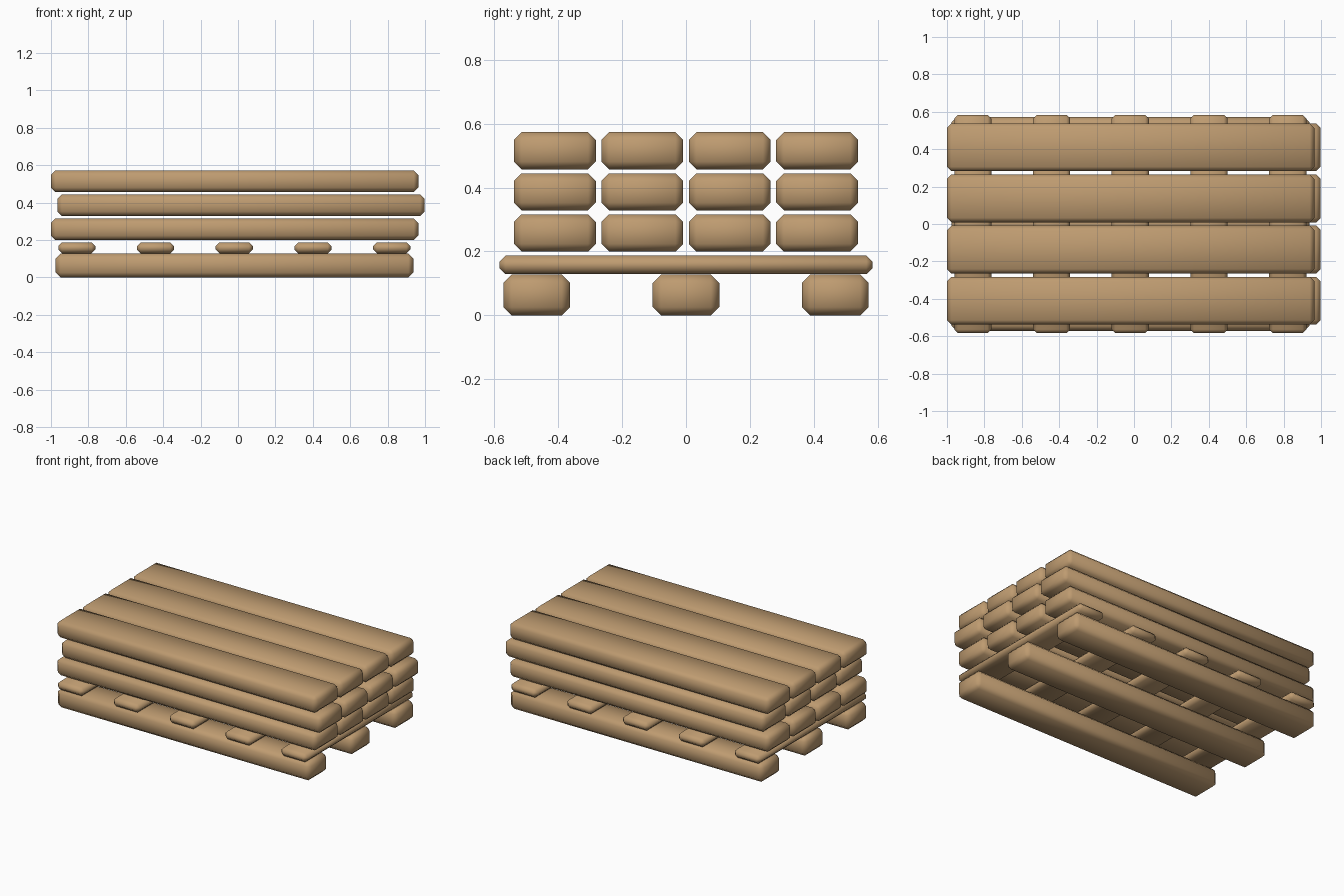
import bpy, math

if "Cube" in bpy.data.objects:
    bpy.data.objects.remove(bpy.data.objects["Cube"])

wood = bpy.data.materials.new("tan wood")
wood.diffuse_color = (0.515, 0.328, 0.163, 1)
wood.use_nodes = True
wood.node_tree.nodes["Principled BSDF"].inputs["Base Color"].default_value = wood.diffuse_color


def plank(name, x, y, z, bevel):
    """Chamfered plank; x, y, z are (min, max) ranges."""
    centre = [(a + b) / 2 for a, b in (x, y, z)]
    bpy.ops.mesh.primitive_cube_add(size=1, location=centre)
    ob = bpy.context.object
    ob.name = name
    ob.scale = [b - a for a, b in (x, y, z)]
    bpy.ops.object.transform_apply(location=False, rotation=False, scale=True)
    mod = ob.modifiers.new("chamfer", 'BEVEL')
    mod.width = bevel
    mod.segments = 1
    mod.limit_method = 'NONE'
    bpy.ops.object.modifier_apply(modifier=mod.name)
    bpy.ops.object.shade_smooth_by_angle(angle=math.radians(60))
    ob.data.materials.append(wood)


# three long bearers on the ground
for i, y in enumerate((-0.467, 0, 0.467)):
    plank(f"bearer_{i}", (-0.975, 0.937), (y - 0.104, y + 0.104), (0, 0.128), 0.026)

# five thin cross slats
for i in range(5):
    x = -0.862 + i * 0.421
    plank(f"cross_slat_{i}", (x - 0.099, x + 0.099), (-0.584, 0.584), (0.129, 0.188), 0.02)

# three stacked layers of four boards, the middle layer shifted sideways
for layer, x0 in enumerate((-1, -0.966, -1)):
    z = 0.2 + layer * 0.1285
    for i in range(4):
        y = (i - 1.5) * 0.2735
        plank(f"board_{layer}_{i}", (x0, x0 + 1.964), (y - 0.128, y + 0.128), (z, z + 0.116), 0.024)
